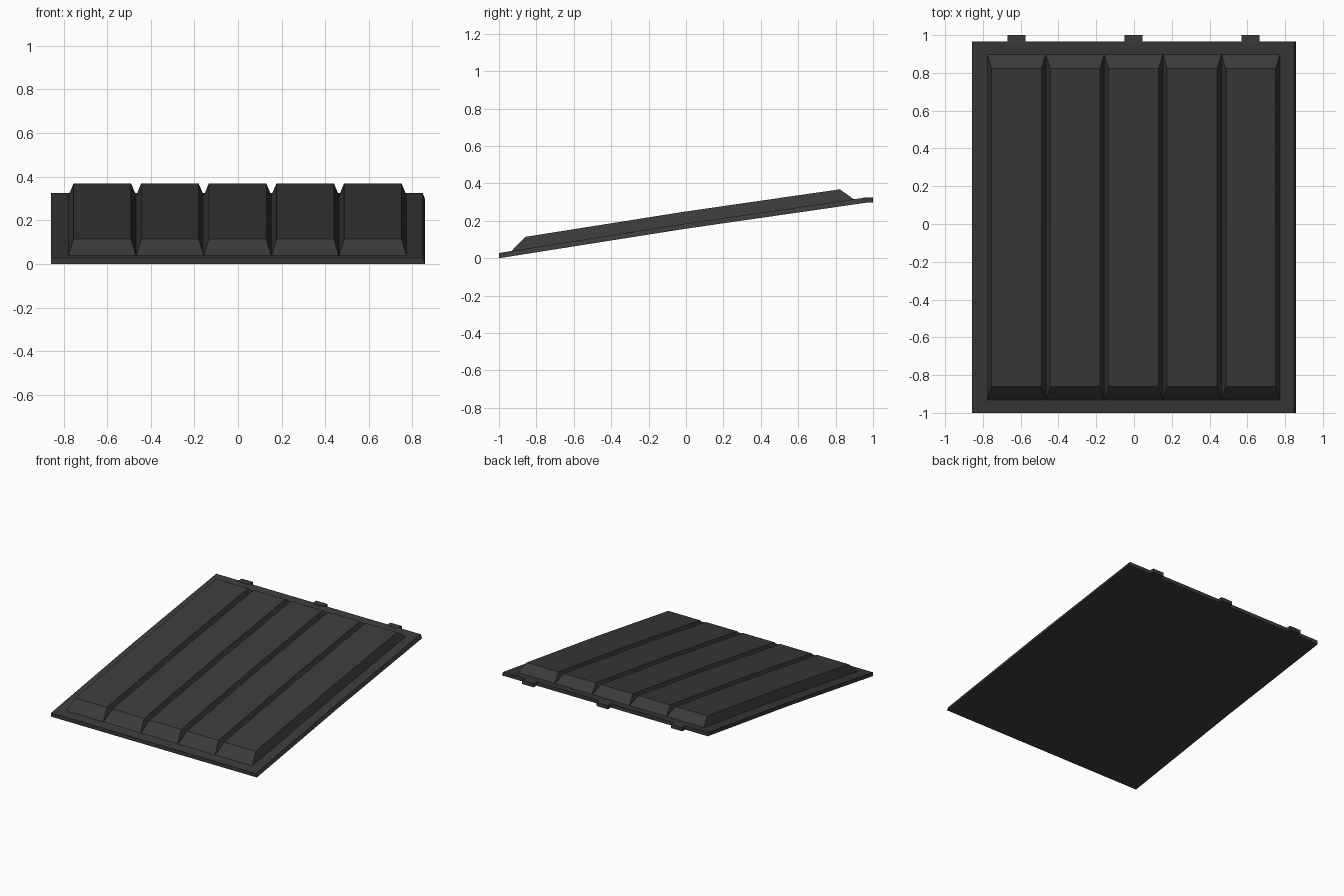
import bpy, bmesh

cube = bpy.data.objects.get("Cube")
if cube:
    bpy.data.objects.remove(cube, do_unlink=True)

# One dark grey material
grey = bpy.data.materials.new("dark_grey")
grey.use_nodes = True
colour = (0.042, 0.042, 0.042, 1)
grey.diffuse_color = colour
grey.node_tree.nodes["Principled BSDF"].inputs["Base Color"].default_value = colour

THICK = 0.028
FRONT, BACK = -1.0, 0.965


def underside(y):
    """Height of the sloping panel underside, slightly bent at the middle."""
    mid = 0.158
    return mid * (1 + y) if y < 0 else mid + (0.297 - mid) * y / BACK


def loft(name, sections):
    """Solid skinned through a row of four-cornered sections."""
    bm = bmesh.new()
    rings = [[bm.verts.new(p) for p in s] for s in sections]
    for a, b in zip(rings, rings[1:]):
        for i in range(4):
            j = (i + 1) % 4
            bm.faces.new((a[i], a[j], b[j], b[i]))
    bm.faces.new(rings[0])
    bm.faces.new(rings[-1])
    bmesh.ops.recalc_face_normals(bm, faces=bm.faces)
    mesh = bpy.data.meshes.new(name)
    bm.to_mesh(mesh)
    bm.free()
    mesh.materials.append(grey)
    obj = bpy.data.objects.new(name, mesh)
    bpy.context.collection.objects.link(obj)
    return obj


# Thin sloping base panel with one bevelled side edge
half = 0.857
panel = []
for y in (FRONT, 0, BACK):
    z = underside(y)
    panel.append([(-half, y, z), (half, y, z),
                  (half - 0.01, y, z + THICK), (-half, y, z + THICK)])
loft("base_panel", panel)

# Five raised ribs with sloping sides and ends
left, pitch, inset, height = -0.777, 0.31, 0.023, 0.064
for n in range(5):
    x0 = left + n * pitch
    x1 = x0 + pitch
    rib = []
    for yb, yt in ((-0.935, -0.86), (0, 0), (0.9, 0.822)):
        zb = underside(yb) + THICK - 0.002
        zt = underside(yt) + THICK + height
        rib.append([(x0, yb, zb), (x1, yb, zb),
                    (x1 - inset, yt, zt), (x0 + inset, yt, zt)])
    loft(f"rib_{n + 1}", rib)

# Three level tabs along the back edge
for n, x in enumerate((-0.622, -0.002, 0.617)):
    z, w = underside(BACK), 0.047
    loft(f"back_tab_{n + 1}",
         [[(x - w, y, z), (x + w, y, z), (x + w, y, z + THICK), (x - w, y, z + THICK)]
          for y in (0.95, 1.0)])
